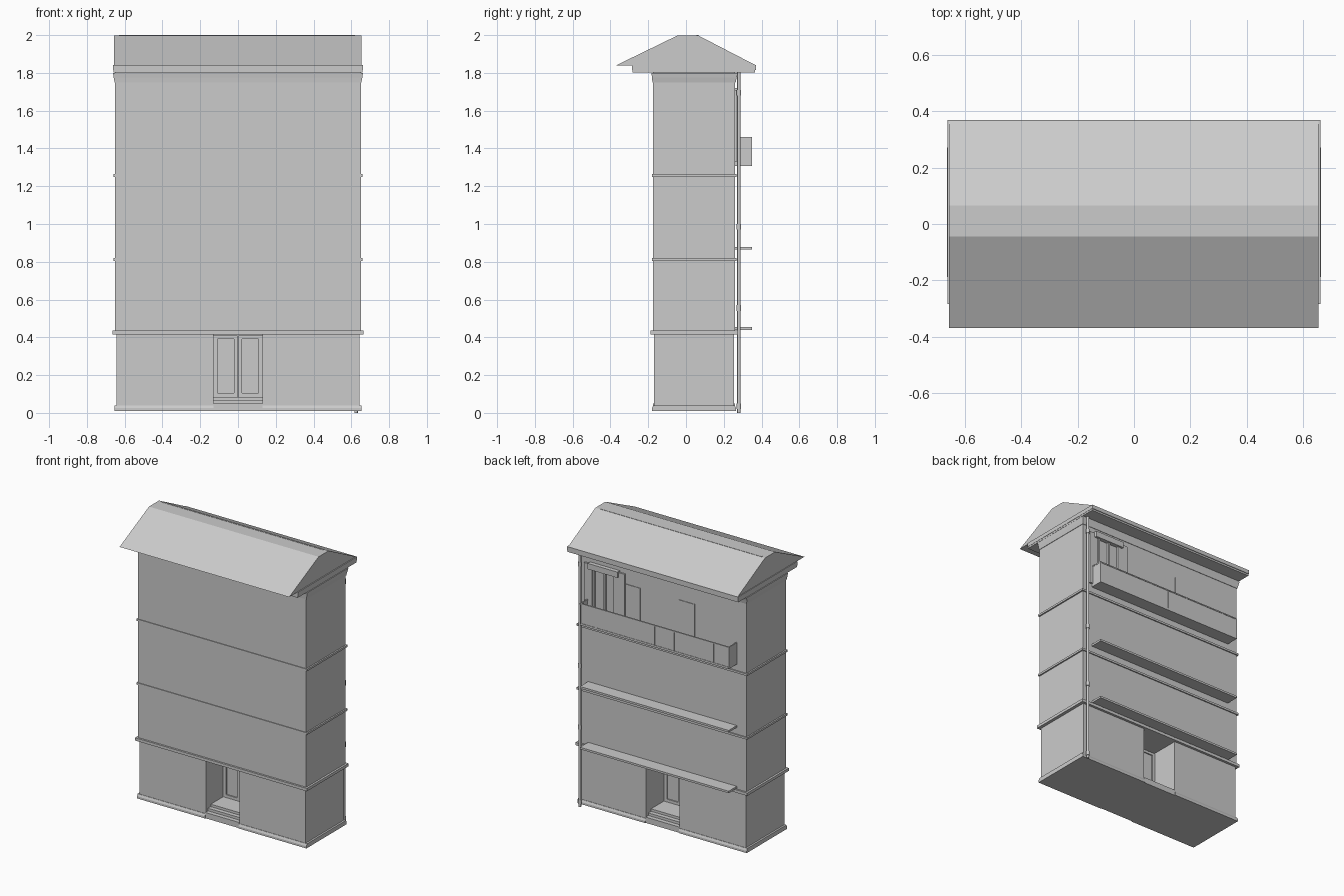
import bpy, bmesh, math

def mesh_object(name, verts, faces):
    me = bpy.data.meshes.new(name)
    me.from_pydata(verts, [], faces)
    bm = bmesh.new()
    bm.from_mesh(me)
    bmesh.ops.recalc_face_normals(bm, faces=bm.faces)
    bm.to_mesh(me)
    bm.free()
    ob = bpy.data.objects.new(name, me)
    bpy.context.collection.objects.link(ob)
    return ob

def extrude_x(name, profile, x0, x1):
    """Extrude a closed (y, z) profile along x."""
    n = len(profile)
    verts = [(x, y, z) for x in (x0, x1) for y, z in profile]
    faces = [tuple(range(n)), tuple(range(n, 2 * n))]
    faces += [(i, (i + 1) % n, n + (i + 1) % n, n + i) for i in range(n)]
    return mesh_object(name, verts, faces)

def box(name, x0, x1, y0, y1, z0, z1):
    return extrude_x(name, [(y0, z0), (y1, z0), (y1, z1), (y0, z1)], x0, x1)

def tapered(name, lower, upper, z0, z1):
    """Band whose lower and upper rectangles are (half_x, y0, y1)."""
    verts = [(sx * h, y, z) for (h, a, b), z in ((lower, z0), (upper, z1))
             for sx, y in ((-1, a), (1, a), (1, b), (-1, b))]
    return mesh_object(name, verts, [(0, 1, 2, 3), (4, 5, 6, 7)] +
                       [(i, (i + 1) % 4, 4 + (i + 1) % 4, 4 + i) for i in range(4)])

def pipe(name, x, y, z0, z1, r):
    bpy.ops.mesh.primitive_cylinder_add(vertices=16, radius=r, depth=z1 - z0,
                                        location=(x, y, (z0 + z1) / 2))
    ob = bpy.context.object
    ob.name = name
    bpy.ops.object.shade_smooth_by_angle()

# Ground floor: two blocks either side of the door passage
for s, side in ((-1, "left"), (1, "right")):
    a, b = sorted((s * 0.13, s * 0.642))
    box("ground_wall_" + side, a, b, -0.17, 0.255, 0.03, 0.42)
    a, b = sorted((s * 0.13, s * 0.655))
    extrude_x("plinth_" + side, [(-0.18, 0.01), (0.265, 0.01), (0.265, 0.025),
              (0.258, 0.04), (-0.173, 0.04), (-0.18, 0.025)], a, b)

# Passage floor with steps at both ends
for i, z in enumerate((0.05, 0.068, 0.085)):
    d = 0.03 * i
    box("passage_step", -0.13, 0.13, -0.175 + d, 0.26 - d, 0.01, z)

# Double door in the middle of the passage, frames standing proud of the panels
box("door_core", -0.13, 0.13, 0.03, 0.05, 0.085, 0.42)
for s in (-1, 1):
    for a, b, z0, z1 in ((0.003, 0.022, 0.085, 0.41), (0.108, 0.13, 0.085, 0.41),
                         (0.022, 0.108, 0.085, 0.105), (0.022, 0.108, 0.392, 0.41)):
        x0, x1 = sorted((s * a, s * b))
        box("door_frame", x0, x1, 0.022, 0.058, z0, z1)

# Upper storeys and horizontal mouldings
box("upper_wall", -0.65, 0.65, -0.175, 0.26, 0.415, 1.81)
box("first_floor_band", -0.664, 0.664, -0.188, 0.272, 0.415, 0.435)
for z in (0.805, 1.25):
    box("string_course", -0.66, 0.66, -0.18, 0.268, z, z + 0.014)
tapered("frieze", (0.653, -0.178, 0.263), (0.658, -0.18, 0.268), 1.75, 1.775)
tapered("cornice", (0.658, -0.18, 0.268), (0.662, -0.183, 0.275), 1.775, 1.80)

# Eaves slab and roof
box("eaves", -0.66, 0.66, -0.283, 0.365, 1.803, 1.815)
box("eaves_gutter", -0.662, 0.662, -0.285, 0.37, 1.815, 1.842)
extrude_x("roof", [(-0.37, 1.84), (0.37, 1.84), (0.065, 1.998), (-0.045, 1.998)],
          -0.657, 0.655)
box("ridge_strip", -0.63, 0.62, 0.055, 0.065, 1.992, 2.0)

# Balcony slabs along the back
for z in (0.44, 0.865, 1.307):
    box("balcony_slab", -0.575, 0.575, 0.255, 0.35, z, z + 0.014)

# Top balcony parapet: panels, handrail and dividing posts
box("parapet_front", -0.575, 0.575, 0.343, 0.347, 1.32, 1.455)
box("handrail", -0.577, 0.577, 0.34, 0.35, 1.452, 1.46)
for s in (-1, 1):
    a, b = sorted((s * 0.571, s * 0.575))
    box("parapet_side", a, b, 0.26, 0.347, 1.32, 1.455)
    box("side_handrail", a - 0.002, b + 0.002, 0.26, 0.35, 1.452, 1.46)
for x in (-0.573, -0.455, -0.15, 0, 0.15, 0.455, 0.573):
    box("parapet_post", x - 0.003, x + 0.003, 0.341, 0.35, 1.32, 1.455)

# Balcony window with open shutters and a projecting head
for x0, x1 in ((0.285, 0.355), (0.535, 0.6)):
    box("shutter", x0, x1, 0.258, 0.272, 1.33, 1.71)
for x in (0.36, 0.44, 0.525):
    box("window_mullion", x - 0.006, x + 0.006, 0.258, 0.276, 1.33, 1.69)
box("window_head", 0.33, 0.56, 0.258, 0.288, 1.68, 1.72)
for x0, x1 in ((0.17, 0.28), (-0.25, -0.13)):
    box("window_panel", x0, x1, 0.255, 0.264, 1.33, 1.64)

# Rainwater pipe with collars
pipe("drain_pipe", 0.625, 0.28, 0.0, 1.81, 0.009)
for z in (0.02, 0.54, 0.97, 1.68):
    pipe("pipe_collar", 0.625, 0.28, z, z + 0.03, 0.012)
